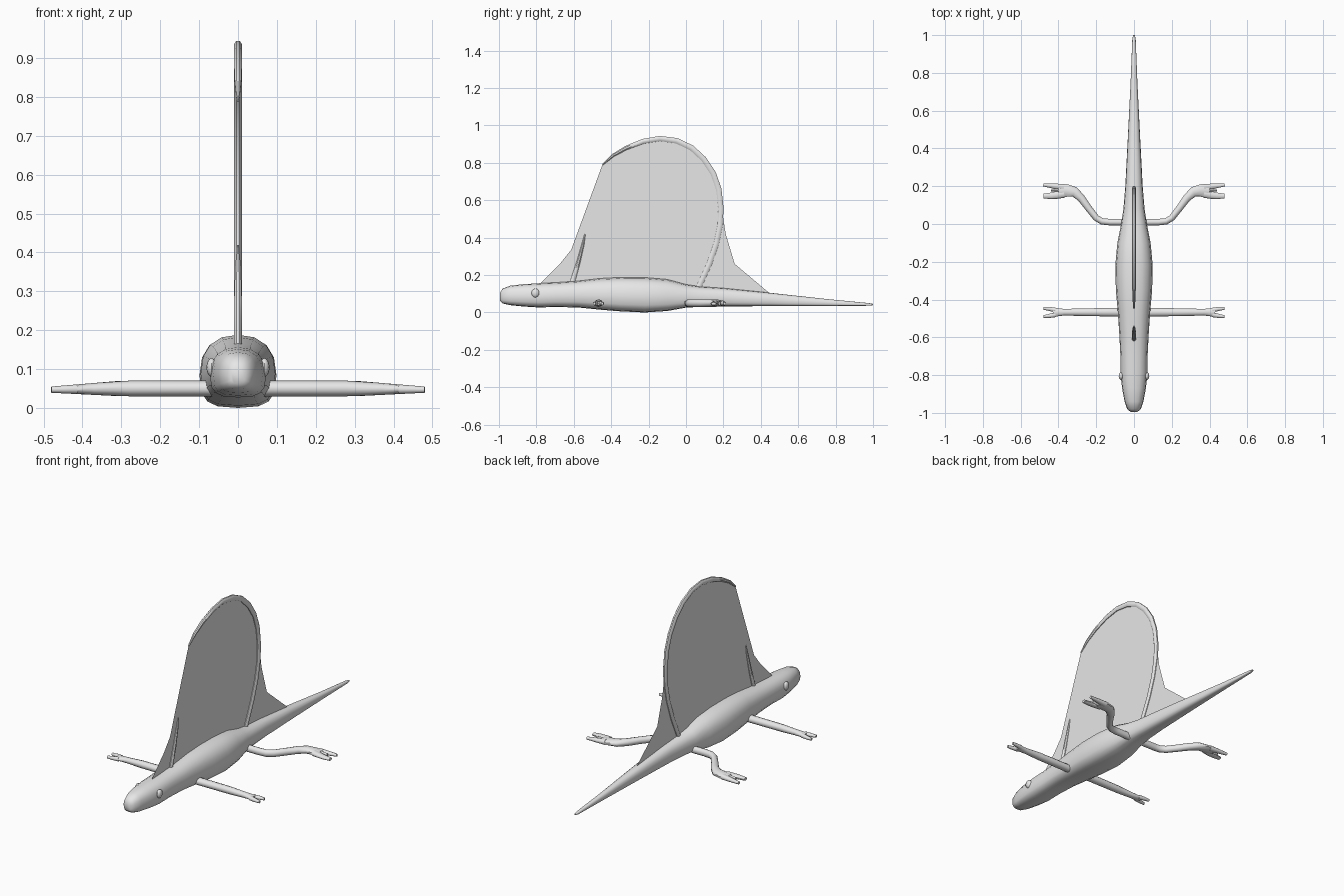
import bpy, bmesh, math
from mathutils import Vector

old = bpy.data.objects.get("Cube")
if old:
    bpy.data.objects.remove(old, do_unlink=True)

grey = bpy.data.materials.new("plain grey")
grey.use_nodes = True
COLOUR = (0.8, 0.8, 0.8, 1)
grey.diffuse_color = COLOUR
grey.node_tree.nodes["Principled BSDF"].inputs["Base Color"].default_value = COLOUR


def finish(name, bm, angle=40):
    bmesh.ops.recalc_face_normals(bm, faces=bm.faces)
    mesh = bpy.data.meshes.new(name)
    bm.to_mesh(mesh)
    bm.free()
    mesh.materials.append(grey)
    obj = bpy.data.objects.new(name, mesh)
    bpy.context.collection.objects.link(obj)
    bpy.ops.object.select_all(action="DESELECT")
    obj.select_set(True)
    bpy.context.view_layer.objects.active = obj
    bpy.ops.object.shade_smooth_by_angle(angle=math.radians(angle))
    return obj


def skin(bm, rings):
    """Join rings of points into a capped tube."""
    loops = [[bm.verts.new(p) for p in ring] for ring in rings]
    n = len(loops[0])
    for a, b in zip(loops, loops[1:]):
        for i in range(n):
            bm.faces.new((a[i], a[(i + 1) % n], b[(i + 1) % n], b[i]))
    bm.faces.new(loops[0])
    bm.faces.new(loops[-1])


def tube(bm, path, axis, sides=10):
    """path: (point, half width in the bending plane, half width along axis)."""
    pts = [Vector(p) for p, _, _ in path]
    axis = Vector(axis)
    rings = []
    for i, (_, w, h) in enumerate(path):
        tangent = pts[min(i + 1, len(pts) - 1)] - pts[max(i - 1, 0)]
        side = tangent.cross(axis).normalized()
        angles = [math.tau * (k + 0.5) / sides for k in range(sides)]
        rings.append([pts[i] + side * w * math.cos(a) + axis * h * math.sin(a) for a in angles])
    skin(bm, rings)


# Body, head and tail: y, half width, bottom, top
stations = [
    (-0.995, 0.018, 0.062, 0.105), (-0.98, 0.036, 0.048, 0.128), (-0.94, 0.05, 0.039, 0.143),
    (-0.87, 0.063, 0.032, 0.151), (-0.79, 0.072, 0.027, 0.156), (-0.7, 0.072, 0.029, 0.16),
    (-0.58, 0.078, 0.027, 0.168), (-0.46, 0.086, 0.015, 0.182), (-0.35, 0.096, 0.006, 0.188),
    (-0.22, 0.099, 0.0, 0.187), (-0.1, 0.088, 0.008, 0.177), (0, 0.068, 0.026, 0.15),
    (0.08, 0.056, 0.03, 0.138), (0.2, 0.046, 0.032, 0.13), (0.45, 0.033, 0.034, 0.105),
    (0.75, 0.018, 0.035, 0.072), (0.98, 0.009, 0.036, 0.05), (1.0, 0.004, 0.039, 0.046)]
rings = []
for y, w, low, high in stations:
    mid = low + (high - low) * 0.45
    ring = []
    for k in range(16):
        c, s = math.cos(math.tau * k / 16), math.sin(math.tau * k / 16)
        power = 0.85 if s > 0 else 0.65
        x = math.copysign(abs(c) ** power, c) * w
        z = mid + (high - mid) * s ** power if s > 0 else mid - (mid - low) * abs(s) ** power
        ring.append((x, y, z))
    rings.append(ring)
body = bmesh.new()
skin(body, rings)
finish("body", body, 50)

# Limbs: path points x, y, half width, then two toes
fore_path = [(0.05, -0.467, 0.024), (0.15, -0.467, 0.023), (0.28, -0.467, 0.021),
             (0.37, -0.467, 0.018), (0.4, -0.467, 0.022), (0.43, -0.469, 0.026)]
hind_path = [(0.03, 0.01, 0.019), (0.13, 0.01, 0.018), (0.17, 0.014, 0.018), (0.2, 0.032, 0.018),
             (0.24, 0.083, 0.019), (0.28, 0.138, 0.022), (0.315, 0.17, 0.028),
             (0.36, 0.178, 0.036), (0.4, 0.175, 0.034)]
fore_toes = [[(0.415, -0.456, 0.013), (0.45, -0.449, 0.011), (0.48, -0.447, 0.007)],
             [(0.415, -0.48, 0.014), (0.45, -0.487, 0.011), (0.48, -0.49, 0.007)]]
hind_toes = [[(0.37, 0.194, 0.018), (0.42, 0.2, 0.015), (0.48, 0.207, 0.008)],
             [(0.37, 0.16, 0.022), (0.41, 0.153, 0.021), (0.44, 0.149, 0.018), (0.48, 0.148, 0.013)],
             [(0.39, 0.177, 0.01), (0.44, 0.178, 0.005)]]


def limb_point(x, y, w, side):
    reach = max(0, (x - 0.3) / 0.18)
    return (side * x, y, 0.05 - 0.003 * reach), w, 0.02 - 0.012 * reach


for side, label in ((1, "left"), (-1, "right")):
    for kind, path, toes in (("fore", fore_path, fore_toes), ("hind", hind_path, hind_toes)):
        bm = bmesh.new()
        for chain in [path] + toes:
            tube(bm, [limb_point(*p, side) for p in chain], (0, 0, 1))
        finish(f"{label}_{kind}_leg", bm, 50)
    # Eyes
    bm = bmesh.new()
    bmesh.ops.create_uvsphere(bm, u_segments=12, v_segments=8, radius=1)
    for v in bm.verts:
        v.co = (side * 0.068 + v.co.x * 0.013, -0.805 + v.co.y * 0.021, 0.104 + v.co.z * 0.024)
    finish(f"{label}_eye", bm)

# Sail spines: y, z, half width
rear_spine = [(0.05, 0.09, 0.015), (0.075, 0.15, 0.015), (0.125, 0.26, 0.015), (0.163, 0.37, 0.015),
              (0.183, 0.47, 0.015), (0.187, 0.56, 0.015), (0.175, 0.66, 0.016), (0.145, 0.745, 0.016),
              (0.095, 0.82, 0.016), (0.03, 0.88, 0.016), (-0.05, 0.918, 0.016), (-0.14, 0.93, 0.015),
              (-0.23, 0.915, 0.014), (-0.32, 0.88, 0.012), (-0.39, 0.84, 0.009), (-0.447, 0.79, 0.004)]
front_spine = [(-0.62, 0.11, 0.015), (-0.605, 0.17, 0.014), (-0.575, 0.27, 0.011),
               (-0.552, 0.36, 0.008), (-0.54, 0.418, 0.003)]
for name, spine in (("rear_sail_spine", rear_spine), ("front_sail_spine", front_spine)):
    bm = bmesh.new()
    tube(bm, [((0, y, z), w, min(0.011, w)) for y, z, w in spine], (1, 0, 0), 8)
    finish(name, bm)

# Sail membrane: thin sheet stretched between the spines
front_edge = [(-0.79, 0.145), (-0.67, 0.265), (-0.54, 0.418), (-0.475, 0.51), (-0.437, 0.59),
              (-0.427, 0.66), (-0.43, 0.73)]
back_edge = [(0.2, 0.5), (0.212, 0.42), (0.232, 0.34), (0.26, 0.26), (0.32, 0.17), (0.45, 0.1)]
top_edge = [(y, z) for y, z, _ in reversed(rear_spine[5:])]
bm = bmesh.new()
outline = front_edge + top_edge + back_edge + [(0, 0.08), (-0.7, 0.1)]
sheet = bm.faces.new([bm.verts.new((0, y, z)) for y, z in outline])
bmesh.ops.triangulate(bm, faces=[sheet])
finish("sail_membrane", bm)
